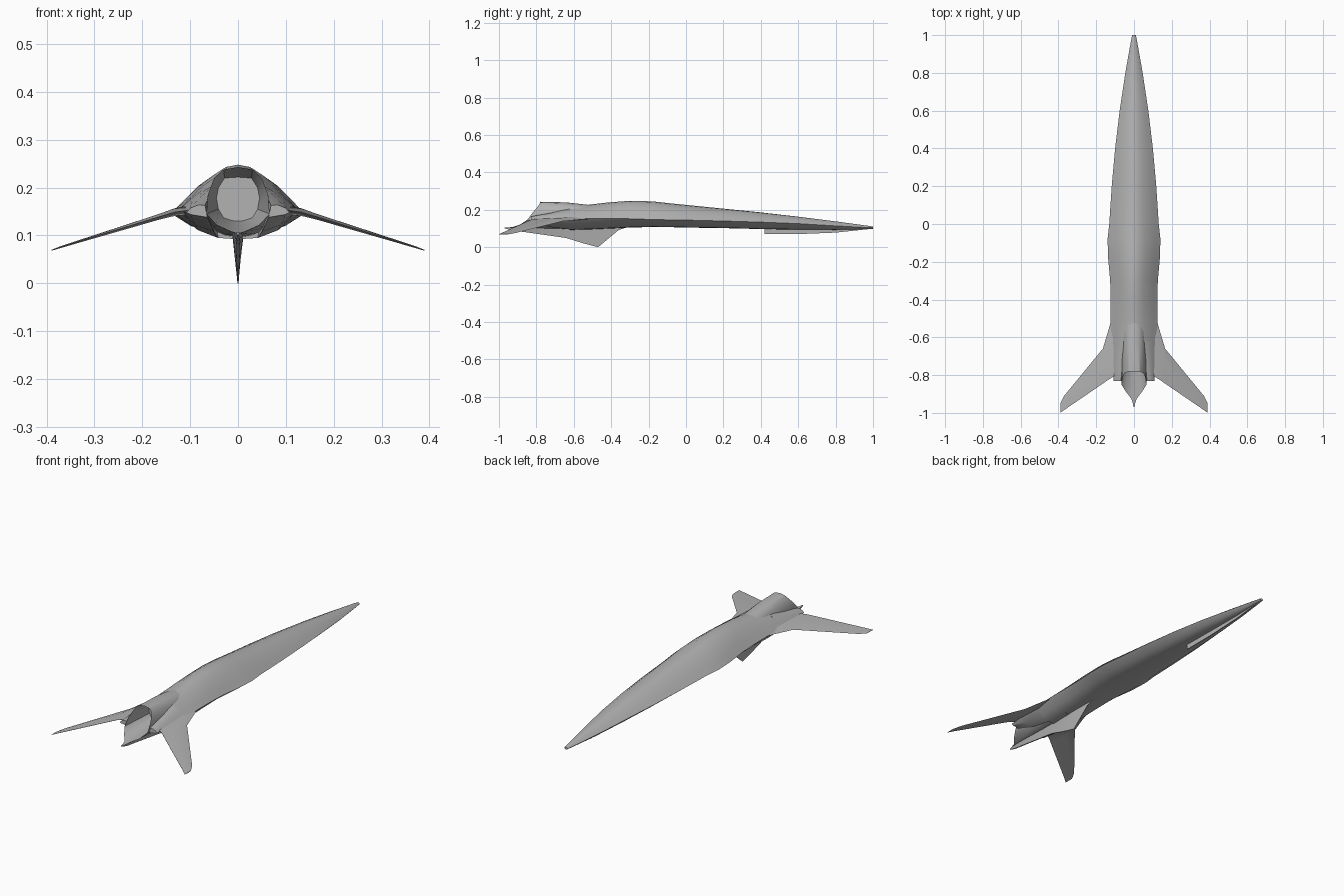
import bpy
import bmesh
import math

cube = bpy.data.objects.get("Cube")
if cube:
    bpy.data.objects.remove(cube, do_unlink=True)

# Single flat hull colour
grey = bpy.data.materials.new("hull_grey")
grey.use_nodes = True
colour = (0.45, 0.45, 0.45, 1)
grey.diffuse_color = colour
grey.node_tree.nodes["Principled BSDF"].inputs["Base Color"].default_value = colour


def loft(name, rings, mirror=False, angle=30):
    """Skin a row of closed rings and cap both ends."""
    bm = bmesh.new()
    rows = [[bm.verts.new(p) for p in ring] for ring in rings]
    n = len(rows[0])
    for a, b in zip(rows, rows[1:]):
        for i in range(n):
            j = (i + 1) % n
            bm.faces.new((a[i], a[j], b[j], b[i]))
    bm.faces.new(rows[0])
    bm.faces.new(rows[-1])
    bmesh.ops.recalc_face_normals(bm, faces=bm.faces)
    mesh = bpy.data.meshes.new(name)
    bm.to_mesh(mesh)
    bm.free()
    mesh.materials.append(grey)
    obj = bpy.data.objects.new(name, mesh)
    bpy.context.collection.objects.link(obj)
    if mirror:
        obj.modifiers.new("Mirror", "MIRROR")
    bpy.ops.object.select_all(action="DESELECT")
    obj.select_set(True)
    bpy.context.view_layer.objects.active = obj
    bpy.ops.object.shade_smooth_by_angle(angle=math.radians(angle))
    return obj


def symmetric(half):
    """Complete a half ring whose first and last points lie on x = 0."""
    return half + [(-x, y, z) for x, y, z in half[-2:0:-1]]


# Fuselage: domed top, sharp side chine, shallow belly
UPPER = [(0, 1), (0.2, 0.95), (0.4, 0.78), (0.6, 0.58), (0.8, 0.3), (1, 0)]
LOWER = [(0.7, 0.68), (0.35, 0.95), (0, 1)]


def hull_ring(y, half_width, top, chine, bottom):
    half = [(u * half_width, y, chine + v * (top - chine)) for u, v in UPPER]
    half += [(u * half_width, y, chine - v * (chine - bottom)) for u, v in LOWER]
    return symmetric(half)


hull_sections = [
    # y, half width, top, chine, bottom
    (1.00, 0.010, 0.110, 0.104, 0.098),
    (0.97, 0.016, 0.115, 0.105, 0.097),
    (0.80, 0.046, 0.138, 0.114, 0.093),
    (0.60, 0.076, 0.163, 0.126, 0.094),
    (0.40, 0.100, 0.186, 0.134, 0.097),
    (0.20, 0.118, 0.206, 0.140, 0.102),
    (0.00, 0.131, 0.226, 0.145, 0.105),
    (-0.08, 0.140, 0.234, 0.146, 0.107),
    (-0.18, 0.137, 0.245, 0.148, 0.108),
    (-0.30, 0.126, 0.248, 0.152, 0.105),
    (-0.42, 0.124, 0.239, 0.154, 0.099),
    (-0.53, 0.124, 0.226, 0.154, 0.094),
    (-0.62, 0.120, 0.222, 0.152, 0.092),
]
loft("fuselage", [hull_ring(*s) for s in hull_sections], angle=35)

# Engine duct: outer cowl, oblique lip, then inner wall back to the exhaust disc
cowl_front = [(0, 0.224), (0.03, 0.217), (0.05, 0.2), (0.065, 0.175),
              (0.072, 0.14), (0.06, 0.108), (0.03, 0.097), (0, 0.094)]
lip = [(0, -0.78, 0.243), (0.03, -0.78, 0.238), (0.05, -0.79, 0.22),
       (0.063, -0.82, 0.185), (0.066, -0.85, 0.145), (0.045, -0.885, 0.122),
       (0.014, -0.925, 0.108), (0, -0.97, 0.104)]
disc = [(0, 0.222), (0.028, 0.22), (0.041, 0.2), (0.045, 0.178),
        (0.041, 0.155), (0.03, 0.137), (0.012, 0.131), (0, 0.13)]
outer = [(x, -0.5, z) for x, z in cowl_front]
middle = [tuple((p + q) / 2 for p, q in zip(a, b)) for a, b in zip(outer, lip)]
middle = [(x, y, z + (0.006 if z > 0.2 else 0)) for x, y, z in middle]
inner = [(x, -0.68, z) for x, z in disc]
loft("engine_duct", [symmetric(r) for r in (outer, middle, lip, inner)])

# Shoulder fairings on both sides of the duct
fairing_front = [(0.048, 0.207), (0.072, 0.193), (0.096, 0.173),
                 (0.12, 0.152), (0.084, 0.112), (0.042, 0.095)]
fairing_mid = [(0.06, 0.182), (0.078, 0.181), (0.098, 0.167),
               (0.115, 0.15), (0.09, 0.122), (0.05, 0.108)]
fairing_back = [(0.069, 0.163), (0.083, 0.164), (0.1, 0.157),
                (0.108, 0.148), (0.1, 0.144), (0.064, 0.138)]
loft("shoulder_fairings", [
    [(x, y, z) for x, z in ring]
    for y, ring in ((-0.62, fairing_front), (-0.73, fairing_mid), (-0.83, fairing_back))
], mirror=True)


# Swept, drooping wings
def wing_ring(x, lead, trail, z, t):
    crest = lead + 0.4 * (trail - lead)
    return [(x, lead, z), (x, crest, z + t), (x, trail, z + 0.0005),
            (x, trail, z - 0.0005), (x, crest, z - t)]


loft("wings", [wing_ring(*s) for s in (
    (0.095, -0.42, -0.80, 0.154, 0.010),
    (0.132, -0.55, -0.822, 0.149, 0.008),
    (0.165, -0.66, -0.845, 0.139, 0.006),
    (0.370, -0.91, -0.985, 0.076, 0.002),
    (0.390, -0.95, -1.0, 0.069, 0.001),
)], mirror=True)


# Keel surfaces: a wedge section at each station, thick at the body and thin below
def keel_ring(y, top, bottom, half_top, half_bottom):
    return [(half_top, y, top), (half_bottom, y, bottom),
            (-half_bottom, y, bottom), (-half_top, y, top)]


loft("ventral_fin", [keel_ring(*s) for s in (
    (-0.33, 0.112, 0.102, 0.001, 0.001),
    (-0.36, 0.112, 0.092, 0.005, 0.002),
    (-0.47, 0.112, 0.000, 0.011, 0.001),
    (-0.55, 0.112, 0.021, 0.013, 0.002),
    (-0.64, 0.112, 0.049, 0.013, 0.003),
    (-0.85, 0.108, 0.079, 0.012, 0.003),
    (-0.93, 0.104, 0.090, 0.008, 0.003),
    (-0.97, 0.106, 0.101, 0.003, 0.002),
)])
loft("nose_keel", [keel_ring(*s) for s in (
    (0.42, 0.110, 0.070, 0.003, 0.002),
    (0.60, 0.110, 0.070, 0.003, 0.002),
    (0.80, 0.105, 0.078, 0.003, 0.002),
    (0.98, 0.103, 0.097, 0.003, 0.002),
)])
